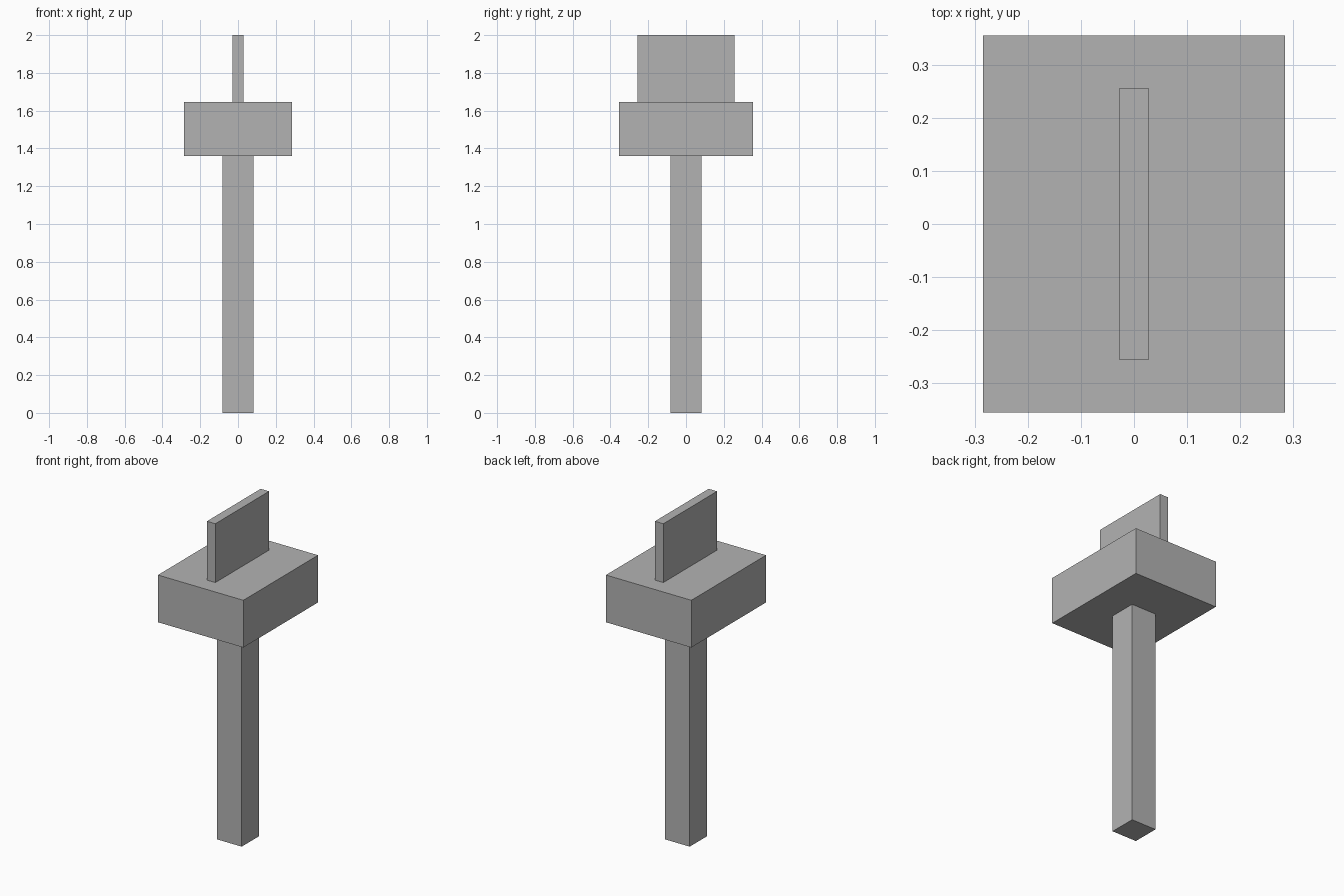
import bpy

default_cube = bpy.data.objects.get("Cube")
if default_cube:
    bpy.data.objects.remove(default_cube, do_unlink=True)

# One plain grey for every part
grey = bpy.data.materials.new("plain_grey")
grey.use_nodes = True
colour = (0.45, 0.45, 0.45, 1.0)
grey.diffuse_color = colour
grey.node_tree.nodes["Principled BSDF"].inputs["Base Color"].default_value = colour


def box(name, width, depth, bottom, top):
    """Centred box between two heights."""
    bpy.ops.mesh.primitive_cube_add(size=1, location=(0, 0, (bottom + top) / 2))
    obj = bpy.context.object
    obj.name = name
    obj.scale = (width, depth, top - bottom)
    bpy.ops.object.transform_apply(location=False, rotation=False, scale=True)
    obj.data.materials.append(grey)
    return obj


POST_TOP = 1.36
BLOCK_TOP = 1.645

# Square post, wide block on top, thin upright fin
box("post", 0.166, 0.166, 0, POST_TOP)
box("block", 0.57, 0.712, POST_TOP, BLOCK_TOP)
box("fin", 0.056, 0.512, BLOCK_TOP, 2)
